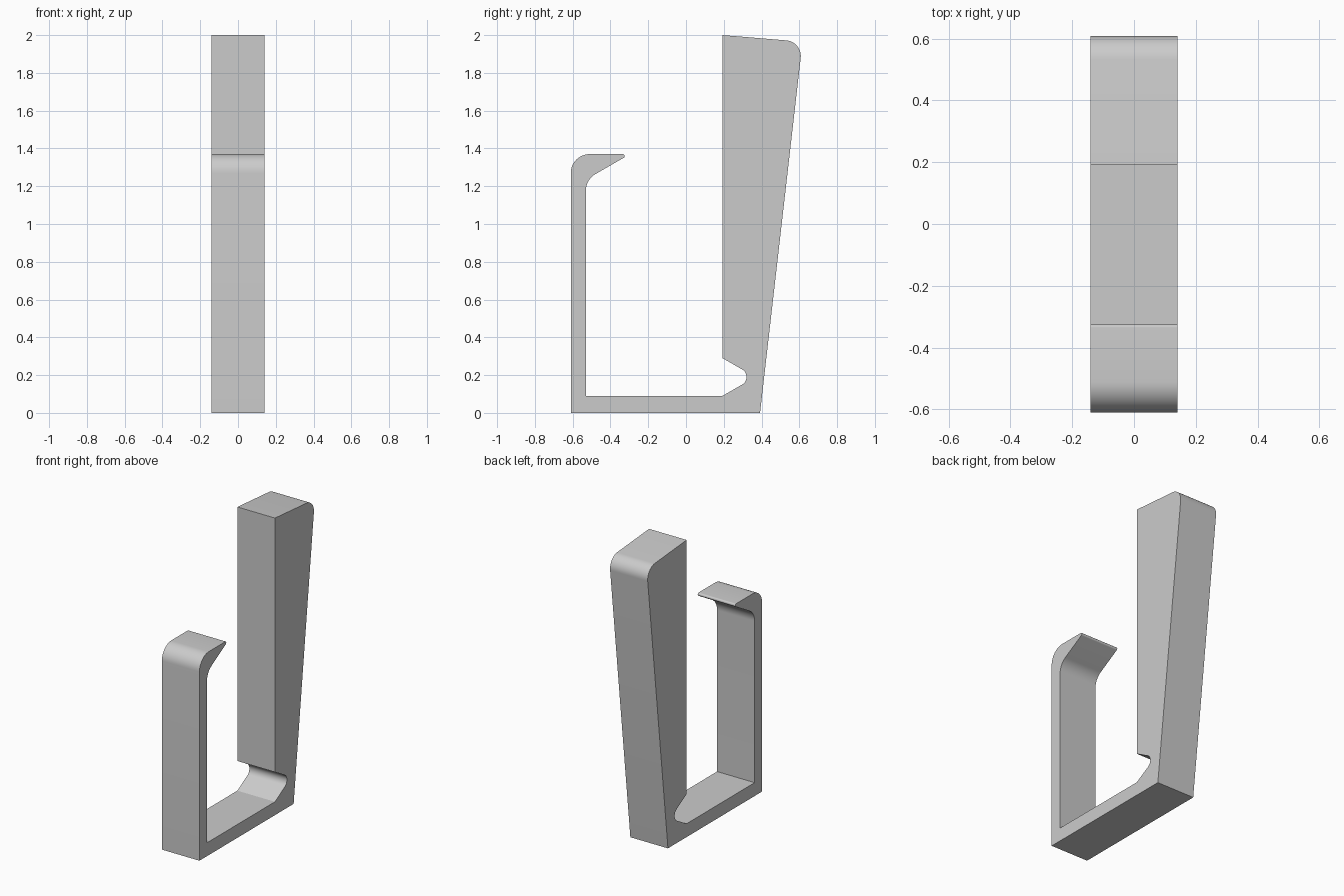
import bpy, bmesh, math
from mathutils import Vector

cube = bpy.data.objects.get("Cube")
if cube:
    bpy.data.objects.remove(cube, do_unlink=True)

HALF_WIDTH = 0.14

# Side profile corners: y, z, fillet radius
corners = [
    (-0.61, 0, 0), (0.392, 0, 0),                 # base underside
    (0.617, 1.965, 0.083), (0.193, 2.0, 0),       # tapered back post
    (0.193, 0.29, 0), (0.367, 0.19, 0.046), (0.193, 0.09, 0),  # flex notch
    (-0.53, 0.09, 0), (-0.53, 1.235, 0.1),        # inside of the front arm
    (-0.296, 1.37, 0.0105), (-0.61, 1.37, 0.1),   # catch lip and outer bend
]


def fillet(prev, corner, nxt, radius, steps=12):
    """Points of the arc that rounds one corner."""
    if not radius:
        return [corner]
    a, b = (prev - corner).normalized(), (nxt - corner).normalized()
    half = a.angle(b) / 2
    centre = corner + (a + b).normalized() * radius / math.sin(half)
    reach = radius / math.tan(half)
    start, end = corner + a * reach - centre, corner + b * reach - centre
    sweep = start.angle(end)
    return [centre + (start * math.sin(sweep * (1 - i / steps))
                      + end * math.sin(sweep * i / steps)) / math.sin(sweep)
            for i in range(steps + 1)]


# Rounded outline extruded across the width
points = [Vector((-HALF_WIDTH, y, z)) for y, z, r in corners]
outline = []
for i, (y, z, r) in enumerate(corners):
    outline += fillet(points[i - 1], points[i], points[(i + 1) % len(points)], r)

bm = bmesh.new()
side = bm.faces.new([bm.verts.new(p) for p in outline])
grown = bmesh.ops.extrude_face_region(bm, geom=[side], use_keep_orig=True)
moved = [v for v in grown["geom"] if isinstance(v, bmesh.types.BMVert)]
bmesh.ops.translate(bm, verts=moved, vec=(2 * HALF_WIDTH, 0, 0))
bmesh.ops.recalc_face_normals(bm, faces=bm.faces)
caps = [f for f in bm.faces if len(f.verts) > 4]
bmesh.ops.triangulate(bm, faces=caps)
mesh = bpy.data.meshes.new("clip_body")
bm.to_mesh(mesh)
bm.free()

# Plain grey plastic
grey = bpy.data.materials.new("plain grey")
grey.use_nodes = True
colour = (0.6, 0.6, 0.6, 1)
grey.diffuse_color = colour
grey.node_tree.nodes["Principled BSDF"].inputs["Base Color"].default_value = colour
mesh.materials.append(grey)

clip = bpy.data.objects.new("clip_body", mesh)
bpy.context.collection.objects.link(clip)
bpy.context.view_layer.objects.active = clip
clip.select_set(True)
bpy.ops.object.shade_smooth_by_angle(angle=math.radians(20))
